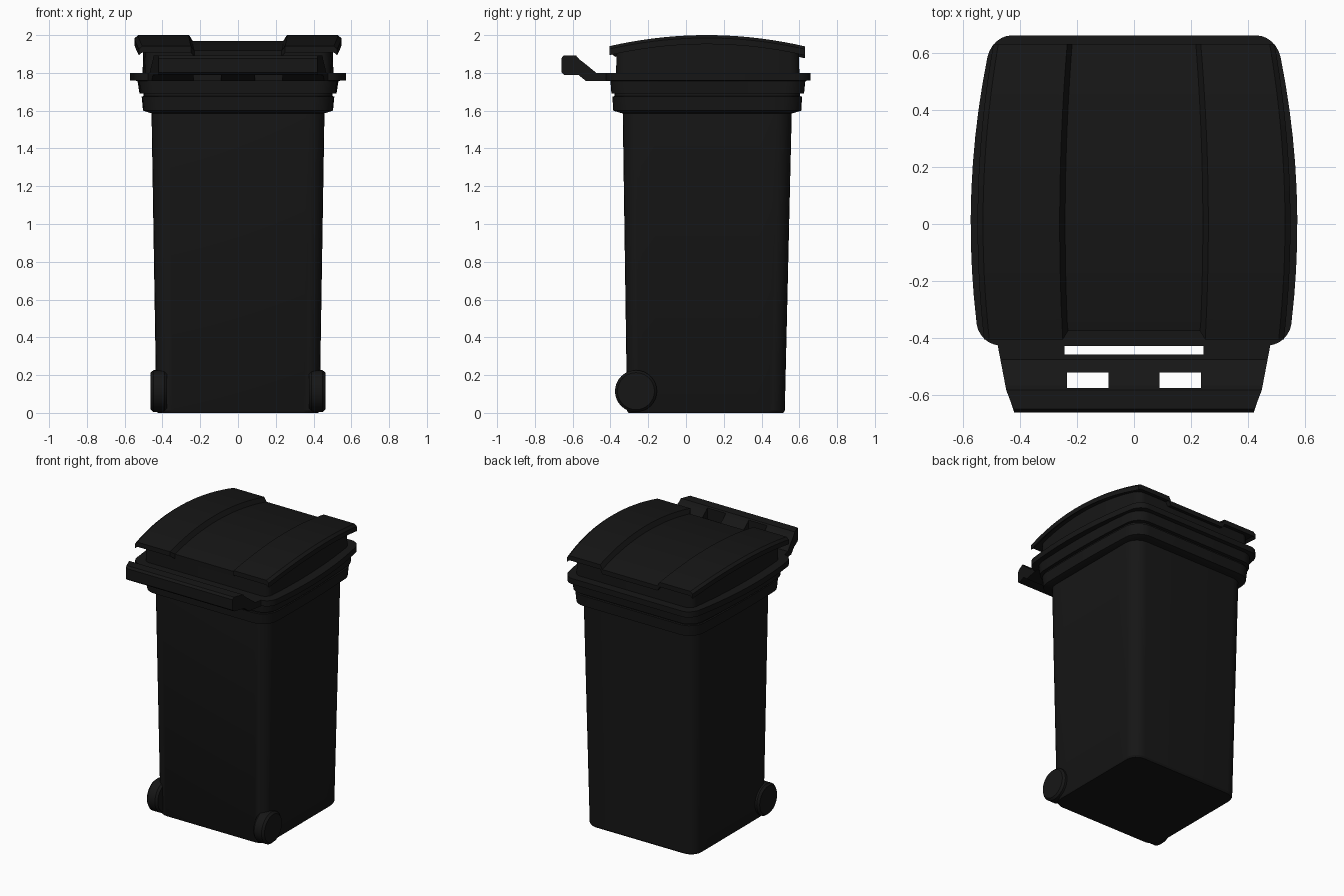
import bpy, bmesh, math

if "Cube" in bpy.data.objects:
    bpy.data.objects.remove(bpy.data.objects["Cube"])

plastic = bpy.data.materials.new("dark_plastic")
plastic.diffuse_color = (0.008, 0.008, 0.008, 1)
plastic.use_nodes = True
plastic.node_tree.nodes["Principled BSDF"].inputs["Base Color"].default_value = plastic.diffuse_color


def finish(name, bm, smooth=True):
    bmesh.ops.recalc_face_normals(bm, faces=bm.faces)
    mesh = bpy.data.meshes.new(name)
    bm.to_mesh(mesh)
    bm.free()
    ob = bpy.data.objects.new(name, mesh)
    bpy.context.collection.objects.link(ob)
    mesh.materials.append(plastic)
    bpy.ops.object.select_all(action='DESELECT')
    ob.select_set(True)
    bpy.context.view_layer.objects.active = ob
    if smooth:
        bpy.ops.object.shade_smooth_by_angle(angle=math.radians(30))
    return ob


def arch(y):
    return 2.0 - 0.22 * (y - 0.11) ** 2


def ring(hx, y0, y1, r, bow):
    """Rounded rectangle whose long sides can bulge outwards."""
    pts = []
    corners = [(hx - r, y1 - r, 0), (-hx + r, y1 - r, 90),
               (-hx + r, y0 + r, 180), (hx - r, y0 + r, 270)]
    for i, (cx, cy, a0) in enumerate(corners):
        for k in range(7):
            a = math.radians(a0 + 15 * k)
            pts.append((cx + r * math.cos(a), cy + r * math.sin(a)))
        if i % 2:  # extra points along the left and right sides
            end = corners[(i + 1) % 4][1]
            sx = -hx if i == 1 else hx
            pts += [(sx, cy + (end - cy) * k / 10) for k in range(1, 10)]
    return [(x * (1 - bow * y * y), y) for x, y in pts]


def loft(name, sections, cap_top=True):
    bm = bmesh.new()
    rings = []
    for z, *shape in sections:
        rings.append([bm.verts.new((x, y, z(y) if callable(z) else z))
                      for x, y in ring(*shape)])
    n = len(rings[0])
    for a, b in zip(rings, rings[1:]):
        for i in range(n):
            bm.faces.new((a[i], a[(i + 1) % n], b[(i + 1) % n], b[i]))
    bm.faces.new(rings[0])
    if cap_top:
        bm.faces.new(rings[-1])
    return finish(name, bm)


# Tapered body with rounded corners
loft("body", [
    (0.0, 0.425, -0.305, 0.515, 0.08, 0),
    (0.012, 0.432, -0.312, 0.523, 0.085, 0),
    (1.60, 0.458, -0.335, 0.560, 0.095, 0)])

# Stepped rim bands and the wide flange
loft("rim", [
    (1.585, 0.455, -0.335, 0.560, 0.09, 0.0),
    (1.60, 0.503, -0.385, 0.610, 0.11, 0.1),
    (1.675, 0.510, -0.390, 0.615, 0.11, 0.1),
    (1.677, 0.500, -0.378, 0.603, 0.10, 0.1),
    (1.690, 0.500, -0.378, 0.603, 0.10, 0.1),
    (1.692, 0.522, -0.395, 0.625, 0.10, 0.15),
    (1.758, 0.532, -0.400, 0.632, 0.10, 0.2),
    (1.760, 0.572, -0.425, 0.660, 0.075, 0.3),
    (1.800, 0.572, -0.425, 0.660, 0.075, 0.3)])

# Lid collar, its top following the lid arch
loft("lid_collar", [
    (1.795, 0.505, -0.370, 0.600, 0.05, 0.25),
    (lambda y: arch(y) - 0.035, 0.502, -0.368, 0.598, 0.05, 0.25)], False)

# Arched lid with a sunken centre panel
bm = bmesh.new()
columns = [(0, 0.03), (0.44, 0.03), (0.475, 0.0), (0.965, 0.0), (1.0, 0.015)]
columns = [(-u, d) for u, d in columns[:0:-1]] + columns
rows = []
for j in range(19):
    y = -0.405 + 1.035 * j / 18
    w = 0.548 - 0.14 * y * y
    row = []
    for u, drop in columns:
        # the centre panel stops slightly short of the front edge
        yy = max(y, -0.375) if abs(u) < 0.45 and j == 0 else y
        row.append(bm.verts.new((u * w, yy, arch(yy) - drop)))
    rows.append(row)
for a, b in zip(rows, rows[1:]):
    for i in range(len(a) - 1):
        bm.faces.new((a[i], a[i + 1], b[i + 1], b[i]))
top_faces = bm.faces[:]
for f in top_faces:
    f.normal_update()
low = bmesh.ops.extrude_face_region(bm, geom=top_faces)["geom"]
bmesh.ops.translate(bm, vec=(0, 0, -0.033),
                    verts=[g for g in low if isinstance(g, bmesh.types.BMVert)])
finish("lid", bm)

# Handle: side profile swept across, narrowing toward the grip
profile = [(-0.395, 1.757), (-0.53, 1.757), (-0.57, 1.79), (-0.645, 1.79),
           (-0.66, 1.803), (-0.66, 1.877), (-0.648, 1.892), (-0.582, 1.892),
           (-0.565, 1.872), (-0.53, 1.845), (-0.475, 1.80), (-0.395, 1.80)]
bm = bmesh.new()
sides = []
for s in (-1, 1):
    verts = []
    for y, z in profile:
        w = 0.482 + 0.19 * (y + 0.40)
        if y < -0.64:
            w -= 0.013
        verts.append(bm.verts.new((s * w, y, z)))
    bm.faces.new(verts)
    sides.append(verts)
for i in range(len(profile)):
    k = (i + 1) % len(profile)
    bm.faces.new((sides[0][i], sides[0][k], sides[1][k], sides[1][i]))
handle = finish("handle", bm, smooth=False)

# Openings through the handle
bm = bmesh.new()
for x0, x1, y0, y1 in [(-0.243, 0.243, -0.457, -0.427),
                       (0.09, 0.235, -0.575, -0.52),
                       (-0.235, -0.09, -0.575, -0.52)]:
    cube = bmesh.ops.create_cube(bm, size=1)["verts"]
    bmesh.ops.scale(bm, vec=(x1 - x0, y1 - y0, 0.5), verts=cube)
    bmesh.ops.translate(bm, vec=((x0 + x1) / 2, (y0 + y1) / 2, 1.82), verts=cube)
cutter = finish("handle_cutter", bm, smooth=False)
cut = handle.modifiers.new("openings", 'BOOLEAN')
cut.operation = 'DIFFERENCE'
cut.solver = 'EXACT'
cut.object = cutter
bpy.context.view_layer.objects.active = handle
bpy.ops.object.modifier_apply(modifier=cut.name)
bpy.data.objects.remove(cutter)

# Pair of wheels with a chamfered tread
for side, s in (("left", -1), ("right", 1)):
    bm = bmesh.new()
    loops = []
    for x, r in [(0.375, 0.10), (0.39, 0.111), (0.448, 0.111), (0.462, 0.098)]:
        loops.append([bm.verts.new((s * x, -0.265 + r * math.cos(math.tau * k / 32),
                                    0.115 + r * math.sin(math.tau * k / 32)))
                      for k in range(32)])
    for a, b in zip(loops, loops[1:]):
        for k in range(32):
            bm.faces.new((a[k], a[(k + 1) % 32], b[(k + 1) % 32], b[k]))
    bm.faces.new(loops[0])
    bm.faces.new(loops[-1])
    finish(side + "_wheel", bm)
